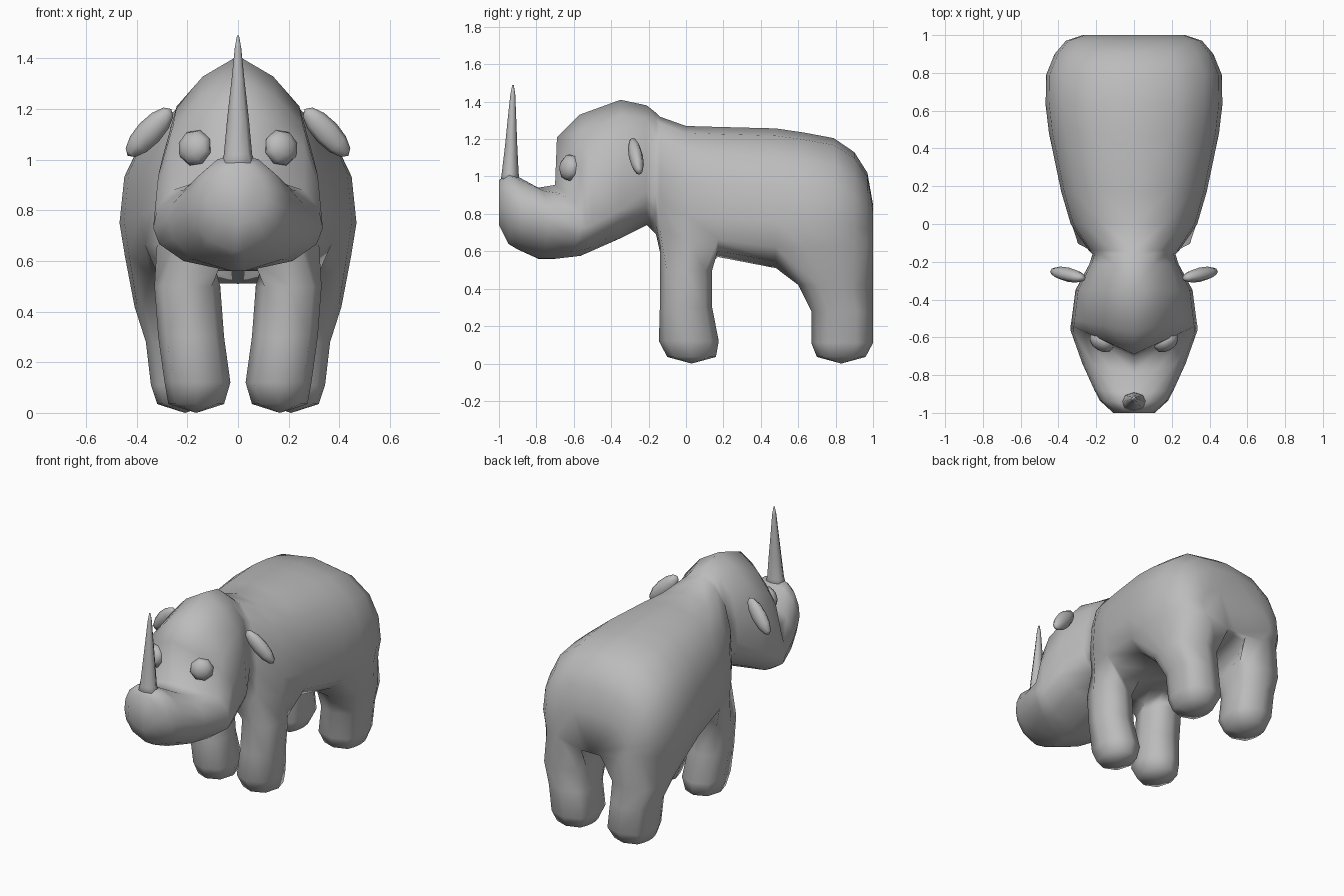
import bpy, bmesh, math
from mathutils import Vector, Matrix

if "Cube" in bpy.data.objects:
    bpy.data.objects.remove(bpy.data.objects["Cube"])

grey = bpy.data.materials.new("grey")
grey.diffuse_color = (0.5, 0.5, 0.5, 1)
grey.use_nodes = True
grey.node_tree.nodes["Principled BSDF"].inputs["Base Color"].default_value = grey.diffuse_color


def finish(name, bm):
    """Turn a bmesh into a smooth shaded grey object."""
    bmesh.ops.recalc_face_normals(bm, faces=bm.faces[:])
    me = bpy.data.meshes.new(name)
    bm.to_mesh(me)
    bm.free()
    for p in me.polygons:
        p.use_smooth = True
    me.materials.append(grey)
    ob = bpy.data.objects.new(name, me)
    bpy.context.collection.objects.link(ob)
    return ob


# Body and head stations: y, top, widest height, bottom, half width, backward bend
STATIONS = [
    (-1.00, 0.98, 0.84, 0.74, 0.11, 0.0),
    (-0.95, 1.02, 0.81, 0.64, 0.18, 0.08),
    (-0.90, 1.00, 0.79, 0.61, 0.21, 0.1),
    (-0.79, 0.94, 0.76, 0.56, 0.275, 0.2),
    (-0.70, 0.955, 0.73, 0.56, 0.335, 0.4),
    (-0.69, 1.21, 0.73, 0.562, 0.335, 0.46),
    (-0.57, 1.33, 0.74, 0.575, 0.33, 0.2),
    (-0.35, 1.41, 0.82, 0.67, 0.31, 0.0),
    (-0.21, 1.38, 0.92, 0.74, 0.235, 0.0),
    (-0.16, 1.34, 0.90, 0.69, 0.22, 0.0),
    (-0.14, 1.32, 0.86, 0.60, 0.24, 0.0),
    (0.00, 1.27, 0.80, 0.56, 0.335, 0.0),
    (0.17, 1.265, 0.78, 0.57, 0.385, 0.0),
    (0.48, 1.257, 0.76, 0.51, 0.45, 0.0),
    (0.63, 1.235, 0.75, 0.52, 0.468, 0.0),
    (0.79, 1.205, 0.74, 0.54, 0.465, 0.0),
    (0.90, 1.13, 0.73, 0.56, 0.42, 0.0),
    (0.97, 1.02, 0.72, 0.58, 0.36, 0.0),
    (1.00, 0.85, 0.70, 0.59, 0.27, 0.0),
]
ANGLES = [math.radians(a) for a in (0, 25, 50, 72, 90, 112, 140, 174, 180)]

# Leg levels: z, centre x, centre y, half width, half depth
FRONT_LEG = [(0.50, 0.20, 0.0, 0.13, 0.14), (0.30, 0.185, 0.0, 0.13, 0.14),
             (0.12, 0.16, 0.015, 0.13, 0.16), (0.035, 0.165, 0.03, 0.11, 0.13)]
HIND_LEG = [(0.42, 0.25, 0.80, 0.16, 0.20), (0.28, 0.225, 0.835, 0.14, 0.165),
            (0.11, 0.205, 0.835, 0.14, 0.165), (0.035, 0.21, 0.83, 0.11, 0.13)]

bm = bmesh.new()
rings = []
for y, top, mid, low, w, bend in STATIONS:
    ring = []
    trunk = y > -0.15
    for j, a in enumerate(ANGLES):
        c, s = math.cos(a), max(0.0, math.sin(a))
        # squarer flanks on the trunk, rounder head
        e = (0.83 if j < 5 else 0.6) if trunk else (0.93 if j < 5 else 1.0)
        x = w * s ** e if 0 < j < len(ANGLES) - 1 else 0.0
        z = mid + (abs(c) ** e * (top - mid) if c > 0 else -abs(c) ** e * (mid - low))
        if j == 1 and -0.75 < y < -0.2:
            z -= 0.03                      # ridge along the crown
        ring.append(bm.verts.new((x, y + bend * x, z)))
    rings.append(ring)


def station(y):
    return min(range(len(STATIONS)), key=lambda i: abs(STATIONS[i][0] - y))


# Each leg grows from an opening under the flank
front_rows = list(range(station(-0.14), station(0.17) + 1))
hind_rows = list(range(station(0.48), station(1.0) + 1))
open_rows = set(front_rows[:-1] + hind_rows[:-1])
for i in range(len(rings) - 1):
    for j in range(len(ANGLES) - 1):
        if i in open_rows and j in (5, 6):
            continue
        bm.faces.new((rings[i][j], rings[i + 1][j], rings[i + 1][j + 1], rings[i][j + 1]))
bm.faces.new(rings[0])
bm.faces.new(rings[-1])


def leg(rows, levels, square):
    # perimeter walk: row index and side (1 outer, -1 inner)
    n = len(rows)
    walk = ([(i, 1) for i in range(n)] + [(n - 1, 0)]
            + [(i, -1) for i in reversed(range(n))] + [(0, 0)])
    prev = [rings[rows[i]][6 - s] for i, s in walk]
    count = len(walk)
    for z, cx, cy, rx, ry in levels:
        cur = []
        for i, s in walk:
            r = 2 * i / (n - 1) - 1
            cur.append(bm.verts.new((cx + rx * s * math.sqrt(1 - square * r * r),
                                     cy + ry * r * math.sqrt(1 - square * s * s), z)))
        for k in range(count):
            m = (k + 1) % count
            bm.faces.new((prev[k], prev[m], cur[m], cur[k]))
        prev = cur
    z, cx, cy, rx, ry = levels[-1]
    sole = bm.verts.new((cx, cy, 0.0))
    for k in range(count):
        bm.faces.new((prev[k], prev[(k + 1) % count], sole))


leg(front_rows, FRONT_LEG, 0.45)
leg(hind_rows, HIND_LEG, 0.4)
bmesh.ops.mirror(bm, geom=bm.verts[:] + bm.edges[:] + bm.faces[:],
                 axis='X', merge_dist=0.0005)
bmesh.ops.remove_doubles(bm, verts=bm.verts[:], dist=0.0005)
finish("body", bm)

# Horn: slim tapered spike on the nose
bm = bmesh.new()
prev = None
for z, y, rx, ry in [(0.94, -0.94, 0.085, 0.055), (1.02, -0.94, 0.056, 0.045),
                     (1.16, -0.935, 0.043, 0.033), (1.32, -0.93, 0.025, 0.022),
                     (1.44, -0.926, 0.013, 0.013), (1.49, -0.925, 0.004, 0.004)]:
    cur = [bm.verts.new((rx * math.cos(n * math.pi / 4), y + ry * math.sin(n * math.pi / 4), z))
           for n in range(8)]
    if prev:
        for n in range(8):
            m = (n + 1) % 8
            bm.faces.new((prev[n], prev[m], cur[m], cur[n]))
    else:
        bm.faces.new(cur)
    prev = cur
bm.faces.new(prev)
finish("horn", bm)


def blob(name, centre, axis, wide, thick, length, segments, rows):
    """Ellipsoid whose local z runs along axis and thin side faces front."""
    bm = bmesh.new()
    az = Vector(axis).normalized()
    ax = Vector((0, 1, 0)).cross(az).normalized()
    ay = az.cross(ax)
    rot = Matrix((ax, ay, az)).transposed().to_4x4()
    mat = Matrix.Translation(centre) @ rot @ Matrix.Diagonal((wide, thick, length, 1))
    bmesh.ops.create_uvsphere(bm, u_segments=segments, v_segments=rows, radius=1, matrix=mat)
    finish(name, bm)


# Eyes and drooping ears on both sides
for side, s in (("left", -1), ("right", 1)):
    blob(side + "_eye", (s * 0.17, -0.622, 1.047), (s * 0.5, -0.85, 0.15), 0.073, 0.073, 0.05, 8, 6)
    blob(side + "_ear", (s * 0.35, -0.268, 1.108), (s * 0.68, 0.16, -0.73), 0.052, 0.038, 0.128, 8, 6)
